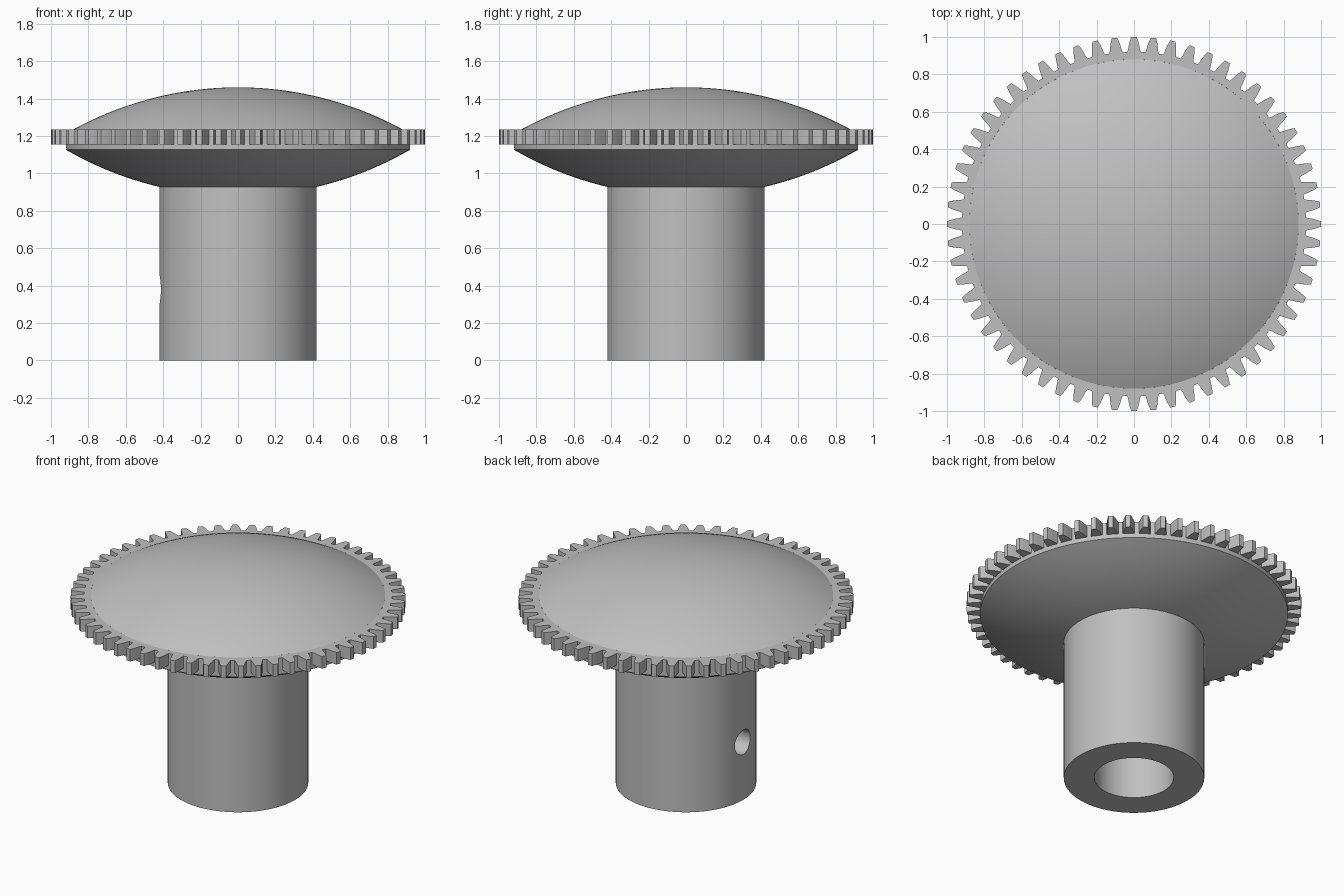
import bpy, bmesh
from math import sin, cos, pi, sqrt, radians

cube = bpy.data.objects.get("Cube")
if cube:
    bpy.data.objects.remove(cube)

STEPS = 120          # segments around the axis
TEETH = 60
CAP_R = 1.833        # sphere radius of both domes
GEAR_Z = (1.155, 1.235)

grey = bpy.data.materials.new("plain grey")
grey.use_nodes = True
colour = (0.53, 0.53, 0.53, 1)
grey.diffuse_color = colour
grey.node_tree.nodes["Principled BSDF"].inputs["Base Color"].default_value = colour


def finish(bm, name):
    bmesh.ops.recalc_face_normals(bm, faces=bm.faces)
    mesh = bpy.data.meshes.new(name)
    bm.to_mesh(mesh)
    bm.free()
    mesh.materials.append(grey)
    obj = bpy.data.objects.new(name, mesh)
    bpy.context.collection.objects.link(obj)
    return obj


def smooth(obj, angle):
    bpy.ops.object.select_all(action="DESELECT")
    obj.select_set(True)
    bpy.context.view_layer.objects.active = obj
    bpy.ops.object.shade_smooth_by_angle(angle=radians(angle))


def lathe(profile, name):
    """Revolve (radius, z) points, with both ends on the axis."""
    bm = bmesh.new()
    verts = [bm.verts.new((r, 0, z)) for r, z in profile]
    edges = [bm.edges.new(pair) for pair in zip(verts, verts[1:])]
    bmesh.ops.spin(bm, geom=verts + edges, axis=(0, 0, 1), cent=(0, 0, 0),
                   angle=2 * pi, steps=STEPS, use_duplicate=False)
    bmesh.ops.remove_doubles(bm, verts=bm.verts, dist=1e-5)
    return finish(bm, name)


def arc(r0, r1, centre, sign, n=12):
    radii = [r0 + (r1 - r0) * i / n for i in range(n + 1)]
    return [(r, centre + sign * sqrt(CAP_R ** 2 - r * r)) for r in radii]


# Hub with blind bore, curved underside, rim and domed top
profile = [(0, 0.92), (0.237, 0.92), (0.237, 0), (0.42, 0)]
profile += arc(0.42, 0.92, 2.712, -1)
profile += [(0.92, GEAR_Z[0]), (0.88, GEAR_Z[0])]
profile += arc(0.88, 0, 1.46 - CAP_R, 1, 20)
body = lathe(profile, "hub_and_dome")

# Set screw hole through one wall of the hub
bpy.ops.mesh.primitive_cylinder_add(vertices=48, radius=0.08, depth=0.5,
                                    location=(-0.35, 0, 0.38),
                                    rotation=(0, pi / 2, 0))
cutter = bpy.context.object
cutter.name = "set_screw_hole_cutter"
cutter.data.materials.append(grey)
cut = body.modifiers.new("set_screw_hole", "BOOLEAN")
cut.operation = "DIFFERENCE"
cut.solver = "EXACT"
cut.object = cutter
bpy.context.view_layer.objects.active = body
bpy.ops.object.modifier_apply(modifier=cut.name)
bpy.data.objects.remove(cutter)
smooth(body, 20)

# Toothed ring: one tooth flank mirrored and repeated around the rim
flank = [(0.92, 0.37), (0.935, 0.32), (0.955, 0.28), (0.98, 0.21), (1.0, 0.14)]
tooth = [(r, -a) for r, a in flank] + [(r, a) for r, a in reversed(flank)]
pitch = 2 * pi / TEETH
outline = [(r, (i + a) * pitch) for i in range(TEETH) for r, a in tooth]
bm = bmesh.new()
loops = []
for inner, z in ((True, GEAR_Z[0]), (False, GEAR_Z[0]),
                 (False, GEAR_Z[1]), (True, GEAR_Z[1])):
    loops.append([bm.verts.new(((0.88 if inner else r) * cos(a),
                                (0.88 if inner else r) * sin(a), z))
                  for r, a in outline])
count = len(outline)
for k in range(4):
    low, high = loops[k], loops[(k + 1) % 4]
    for i in range(count):
        j = (i + 1) % count
        bm.faces.new((low[i], low[j], high[j], high[i]))
gear = finish(bm, "toothed_ring")
smooth(gear, 20)
